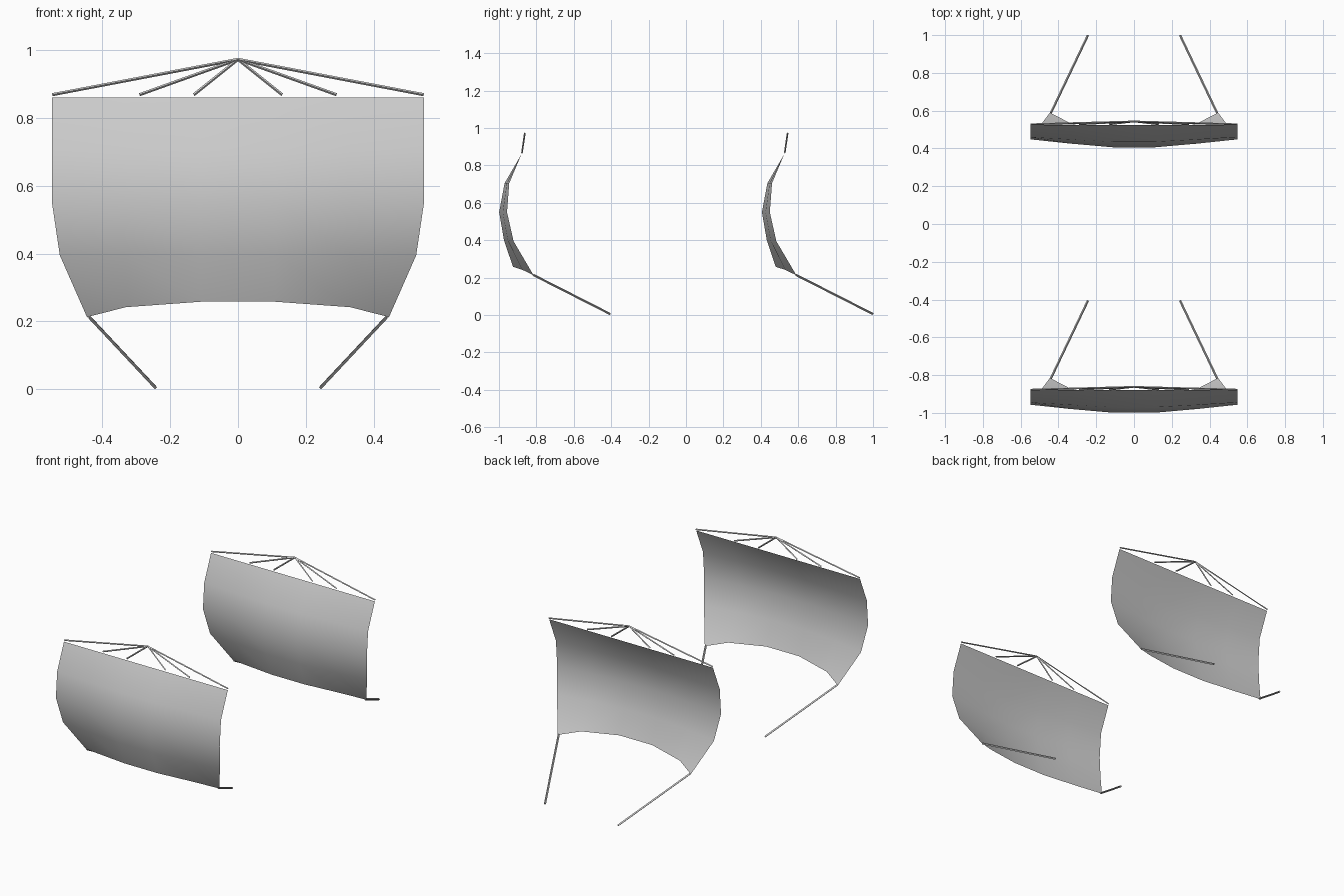
import bpy, bmesh
from mathutils import Vector

if "Cube" in bpy.data.objects:
    bpy.data.objects.remove(bpy.data.objects["Cube"])

GAP = 1.405  # distance between the two sails

# one row per height: (x, y, z) of inner, middle and outer column (right half)
ROWS = [
    [(0.11, -0.880, 0.86), (0.33, -0.880, 0.86), (0.548, -0.880, 0.86)],
    [(0.11, -0.970, 0.705), (0.33, -0.958, 0.705), (0.548, -0.945, 0.705)],
    [(0.11, -0.999, 0.55), (0.33, -0.980, 0.55), (0.548, -0.957, 0.55)],
    [(0.11, -0.973, 0.40), (0.33, -0.952, 0.398), (0.525, -0.922, 0.395)],
    [(0.11, -0.925, 0.258), (0.33, -0.875, 0.242), (0.445, -0.815, 0.213)],
]


def finish(bm, name, smooth):
    mesh = bpy.data.meshes.new(name)
    bm.to_mesh(mesh)
    bm.free()
    for p in mesh.polygons:
        p.use_smooth = smooth
    obj = bpy.data.objects.new(name, mesh)
    bpy.context.collection.objects.link(obj)
    return obj


def make_sail(name, dy):
    bm = bmesh.new()
    grid = []
    for half in ROWS:
        full = [(-x, y, z) for x, y, z in reversed(half)] + half
        grid.append([bm.verts.new((x, y + dy, z)) for x, y, z in full])
    for a, b in zip(grid, grid[1:]):
        for i in range(len(a) - 1):
            bm.faces.new((a[i], b[i], b[i + 1], a[i + 1]))
    return finish(bm, name, True)


def add_rope(bm, a, b, r):
    # four-sided rod between two points
    a, b = Vector(a), Vector(b)
    d = b - a
    rot = d.to_track_quat('Z', 'Y').to_matrix().to_4x4()
    rot.translation = (a + b) / 2
    bmesh.ops.create_cone(bm, cap_ends=True, segments=4, radius1=r, radius2=r,
                          depth=d.length, matrix=rot)


def make_ropes(name, pairs, r, dy):
    bm = bmesh.new()
    for a, b in pairs:
        for s in (-1, 1):
            add_rope(bm, (s * a[0], a[1] + dy, a[2]), (s * b[0], b[1] + dy, b[2]), r)
    return finish(bm, name, False)


APEX = (0, -0.862, 0.972)
top_pairs = [((x, -0.877, 0.868), APEX) for x in (0.547, 0.29, 0.13)]
low_pairs = [((0.44, -0.817, 0.215), (0.244, -0.406, 0.006))]

for tag, dy in (("front", 0), ("rear", GAP)):
    make_sail(tag + "_sail", dy)                               # billowing cloth
    make_ropes(tag + "_hanging_ropes", top_pairs, 0.0045, dy)  # fan above the cloth
    make_ropes(tag + "_sheet_ropes", low_pairs, 0.006, dy)     # lines from lower corners
